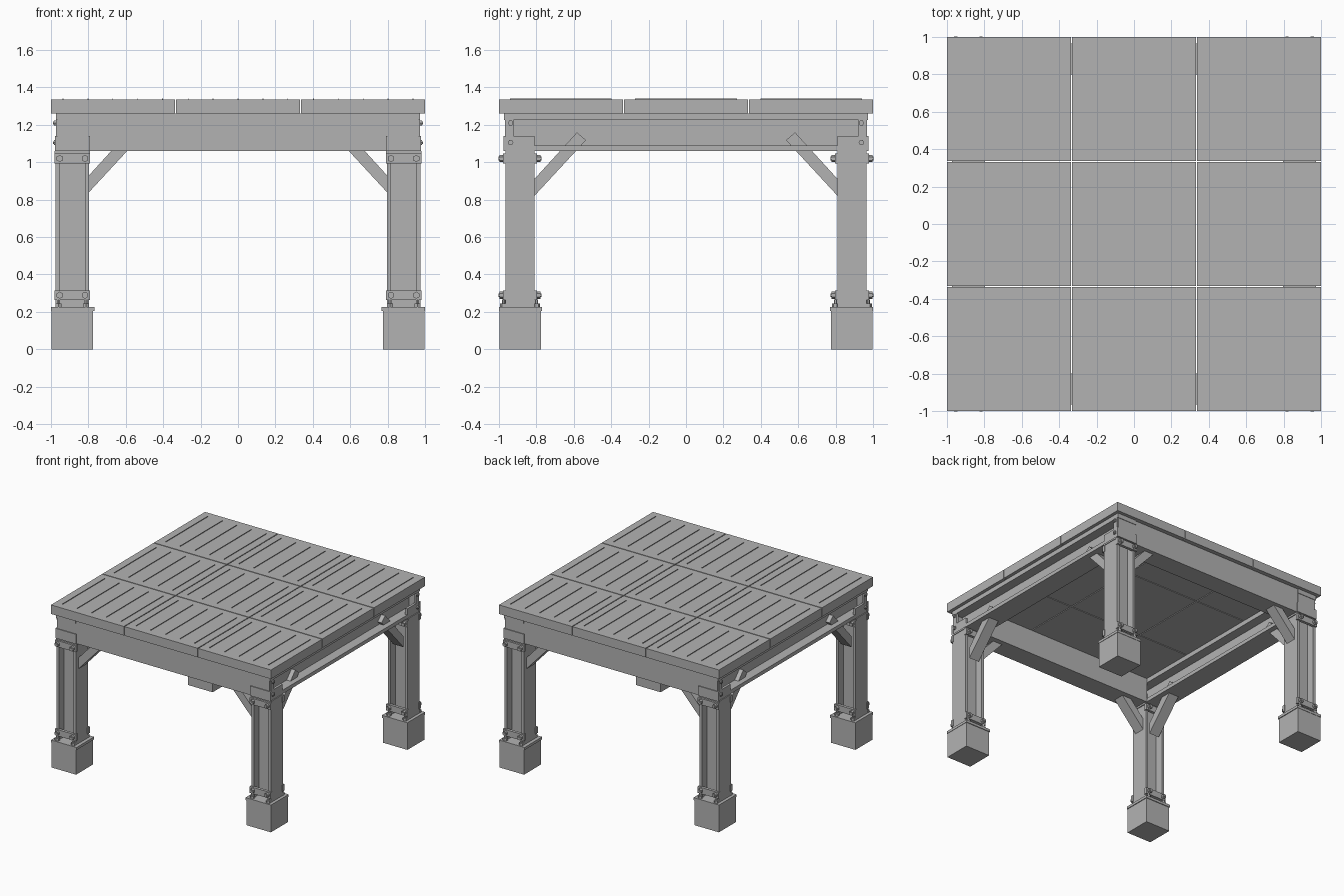
import bpy, bmesh, math
from mathutils import Matrix, Vector

if "Cube" in bpy.data.objects:
    bpy.data.objects.remove(bpy.data.objects["Cube"])

grey = bpy.data.materials.new("plain grey")
grey.diffuse_color = (0.45, 0.45, 0.45, 1)
grey.use_nodes = True
grey.node_tree.nodes["Principled BSDF"].inputs["Base Color"].default_value = grey.diffuse_color


def box(bm, x0, x1, y0, y1, z0, z1):
    m = (Matrix.Translation(((x0 + x1) / 2, (y0 + y1) / 2, (z0 + z1) / 2))
         @ Matrix.Diagonal((abs(x1 - x0), abs(y1 - y0), abs(z1 - z0), 1)))
    bmesh.ops.create_cube(bm, size=1, matrix=m)


def hexbar(bm, centre, axis, r, length):
    rot = Vector((0, 0, 1)).rotation_difference(Vector(axis)).to_matrix().to_4x4()
    bmesh.ops.create_cone(bm, cap_ends=True, segments=6, radius1=r, radius2=r,
                          depth=length, matrix=Matrix.Translation(centre) @ rot)


def prism(bm, pts, offset):
    # extrude a flat outline along an offset vector
    face = bm.faces.new([bm.verts.new(p) for p in pts])
    ext = bmesh.ops.extrude_face_region(bm, geom=[face])
    bmesh.ops.translate(bm, vec=offset, verts=[
        v for v in ext["geom"] if isinstance(v, bmesh.types.BMVert)])


def finish(name, bm, mirror=(False, False)):
    # bake mirrored copies about x and y
    for axis, on in enumerate(mirror):
        if on:
            dup = bmesh.ops.duplicate(bm, geom=bm.verts[:] + bm.edges[:] + bm.faces[:])
            for v in dup["geom"]:
                if isinstance(v, bmesh.types.BMVert):
                    v.co[axis] *= -1
    bmesh.ops.recalc_face_normals(bm, faces=bm.faces[:])
    mesh = bpy.data.meshes.new(name)
    bm.to_mesh(mesh)
    bm.free()
    mesh.materials.append(grey)
    ob = bpy.data.objects.new(name, mesh)
    bpy.context.collection.objects.link(ob)


BOTH = (True, True)
CX, CY = 0.885, 0.887       # leg centre
Z_LOW, Z_TOP = 1.06, 1.262  # beam bottom and top

# deck panels with thin raised ribs
bm = bmesh.new()
ribs = bmesh.new()
for i in (-1, 0, 1):
    for j in (-1, 0, 1):
        x, y = i * 0.669, j * 0.669
        box(bm, x - 0.331, x + 0.331, y - 0.331, y + 0.331, Z_TOP, 1.336)
        for k in range(-2, 3):
            rx = x + k * 0.133
            box(ribs, rx - 0.002, rx + 0.002, y - 0.272, y + 0.272, 1.334, 1.341)
finish("deck_panels", bm)
finish("deck_ribs", ribs)

# side beams: I-section along y
bm = bmesh.new()
box(bm, 0.797, 0.973, -0.972, 0.972, Z_LOW, 1.09)
box(bm, 0.797, 0.973, -0.972, 0.972, 1.225, Z_TOP)
box(bm, 0.875, 0.895, -0.965, 0.965, 1.09, 1.225)
finish("side_beams", bm, (True, False))

# front and back beams: plain box section along x
bm = bmesh.new()
box(bm, -0.80, 0.80, 0.80, 0.965, Z_LOW, Z_TOP)
finish("cross_beams", bm, (False, True))

# footings with cap
bm = bmesh.new()
box(bm, CX - 0.111, 0.997, CY - 0.111, 0.997, 0, 0.205)
box(bm, CX - 0.117, 1.0, CY - 0.117, 1.0, 0.205, 0.226)
finish("footings", bm, BOTH)

# legs: I-section with flanges facing sideways
bm = bmesh.new()
for x in (0.797, 0.953):
    box(bm, x, x + 0.022, CY - 0.077, CY + 0.077, 0.226, Z_LOW)
box(bm, 0.81, 0.96, CY - 0.01, CY + 0.01, 0.226, Z_LOW)
finish("legs", bm, BOTH)

# clamps at the foot and head of each leg, with through bolts
bm = bmesh.new()
bolts = bmesh.new()
for z in (0.289, 1.02):
    for s in (-1, 1):
        y = CY + s * 0.079
        box(bm, 0.79, 0.98, y - 0.012, y + 0.012, z - 0.026, z + 0.026)
        for x in (0.818, 0.953):
            hexbar(bolts, (x, CY + s * 0.098, z), (0, 1, 0), 0.019, 0.022)
            hexbar(bolts, (x, CY + s * 0.107, z), (0, 1, 0), 0.010, 0.016)
box(bm, 0.79, 0.98, CY - 0.075, CY + 0.075, 1.046, Z_LOW)
finish("leg_clamps", bm, BOTH)

# anchor bolts standing on the footing cap
for x in (0.813, 0.96):
    for s in (-1, 1):
        hexbar(bolts, (x, CY + s * 0.088, 0.236), (0, 0, 1), 0.019, 0.02)
        hexbar(bolts, (x, CY + s * 0.088, 0.246), (0, 0, 1), 0.009, 0.04)
# bolts through the corner brackets
for z in (1.105, 1.21):
    hexbar(bolts, (0.973, 0.938, z), (1, 0, 0), 0.015, 0.022)
    hexbar(bolts, (0.982, 0.938, z), (1, 0, 0), 0.008, 0.014)
finish("bolts", bolts, BOTH)

# corner brackets: L-shaped side plates and an end plate
bm = bmesh.new()
outline = [(0.81, 1.075), (0.962, 1.075), (0.962, 1.225),
           (0.922, 1.225), (0.922, 1.14), (0.81, 1.14)]
for x in (0.797, 0.953):
    prism(bm, [(x, y, z) for y, z in outline], Vector((0.02, 0, 0)))
box(bm, 0.80, 0.965, 0.945, 0.968, 1.09, 1.225)
box(bm, 0.792, 0.978, 0.955, 0.975, Z_LOW, 1.14)
finish("corner_brackets", bm, BOTH)

# diagonal braces from leg to beam in both directions
brace = [(0.82, 0.81), (0.82, 0.90), (0.583, 1.16), (0.535, 1.118)]
bm = bmesh.new()
prism(bm, [(CX - 0.045, y, z) for y, z in brace], Vector((0.09, 0, 0)))
finish("side_braces", bm, BOTH)
bm = bmesh.new()
prism(bm, [(x - 0.005, CY - 0.045, z + 0.01) for x, z in brace], Vector((0, 0.09, 0)))
finish("cross_braces", bm, BOTH)
